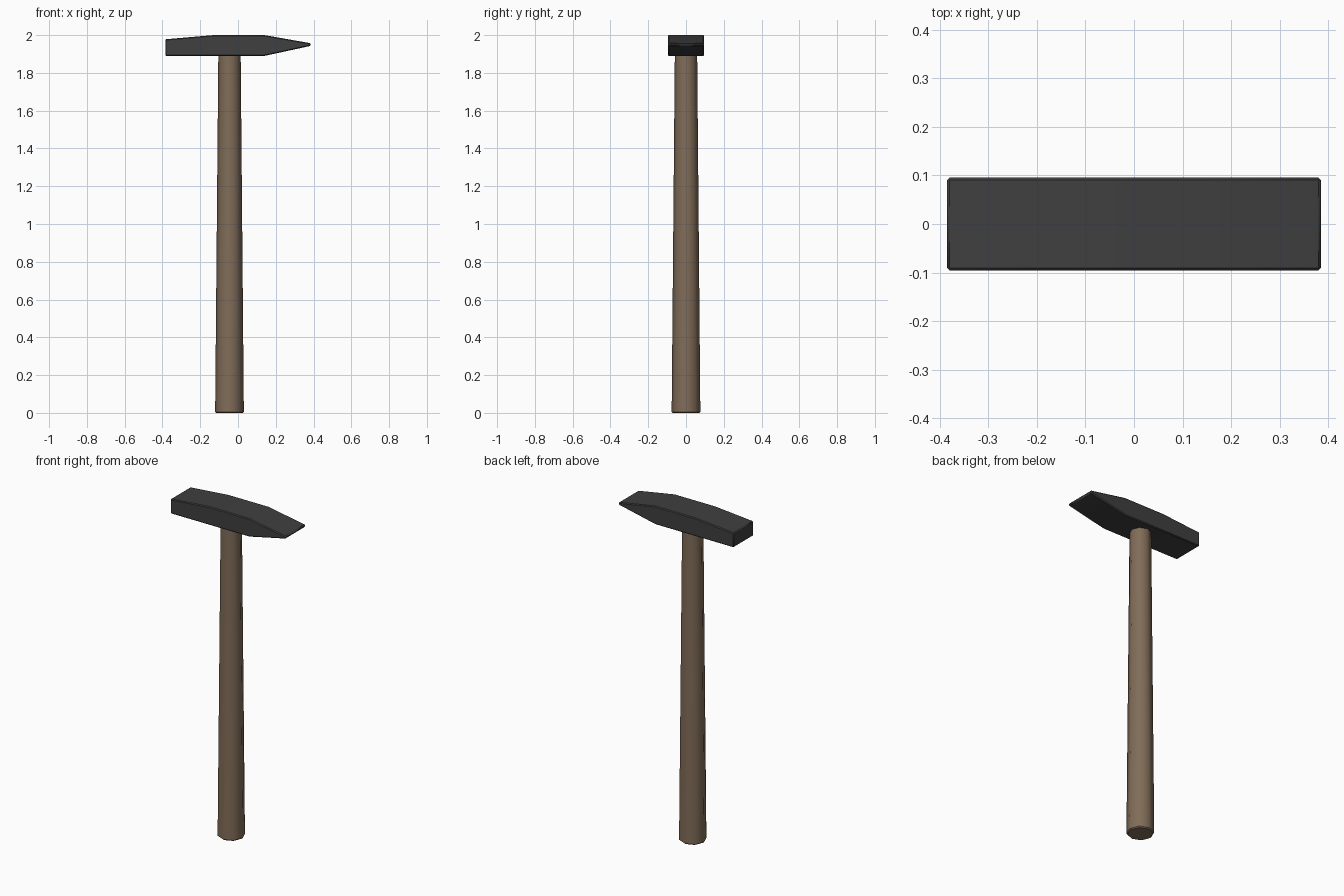
import bpy, bmesh, math

if "Cube" in bpy.data.objects:
    bpy.data.objects.remove(bpy.data.objects["Cube"])


def material(name, rgb):
    m = bpy.data.materials.new(name)
    m.diffuse_color = (*rgb, 1)
    m.use_nodes = True
    m.node_tree.nodes["Principled BSDF"].inputs["Base Color"].default_value = m.diffuse_color
    return m


def finish(name, bm, mat, bevel, angle):
    bmesh.ops.recalc_face_normals(bm, faces=bm.faces)
    me = bpy.data.meshes.new(name)
    bm.to_mesh(me)
    bm.free()
    me.materials.append(mat)
    ob = bpy.data.objects.new(name, me)
    bpy.context.collection.objects.link(ob)
    mod = ob.modifiers.new("soft_edges", "BEVEL")
    mod.width = bevel
    mod.segments = 1
    mod.limit_method = "ANGLE"
    mod.angle_limit = math.radians(60)
    bpy.context.view_layer.objects.active = ob
    ob.select_set(True)
    bpy.ops.object.shade_smooth_by_angle(angle=math.radians(angle))
    ob.select_set(False)
    return ob


steel = material("dark steel", (0.05, 0.05, 0.05))
wood = material("brown wood", (0.22, 0.152, 0.098))

# Tapered eight-sided handle
bm = bmesh.new()
bmesh.ops.create_cone(bm, cap_ends=True, segments=8, radius1=0.076, radius2=0.059, depth=1.92)
bmesh.ops.translate(bm, verts=bm.verts, vec=(-0.045, 0, 0.96))
finish("handle", bm, wood, 0.006, 50)

# Wedge-ended head, extruded from its side profile
profile = [(-0.385, 1.89), (0.14, 1.89), (0.385, 1.943), (0.385, 1.957),
           (0.14, 2.0), (-0.13, 2.0), (-0.385, 1.978)]
bm = bmesh.new()
face = bm.faces.new([bm.verts.new((x, -0.096, z)) for x, z in profile])
ext = bmesh.ops.extrude_face_region(bm, geom=[face])
verts = [v for v in ext["geom"] if isinstance(v, bmesh.types.BMVert)]
bmesh.ops.translate(bm, verts=verts, vec=(0, 0.192, 0))
finish("hammer_head", bm, steel, 0.005, 30)
